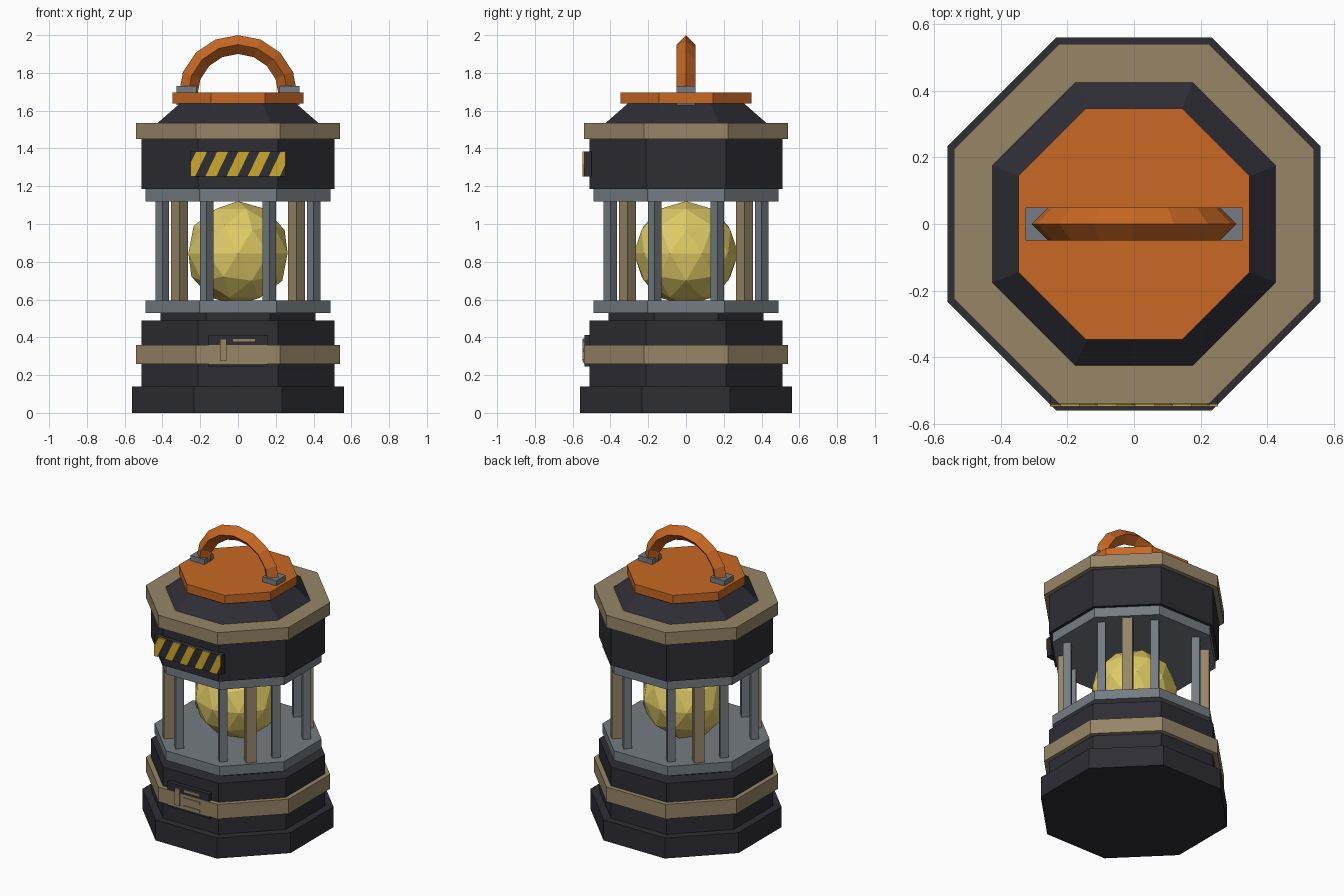
import bpy, bmesh, math
from mathutils import Matrix, Vector

cube = bpy.data.objects.get("Cube")
if cube:
    bpy.data.objects.remove(cube, do_unlink=True)


def material(name, rgb):
    """Flat material from display values 0-255, stored as linear."""
    col = [((c / 255 + 0.055) / 1.055) ** 2.4 for c in rgb] + [1.0]
    m = bpy.data.materials.new(name)
    m.use_nodes = True
    m.diffuse_color = col
    m.node_tree.nodes["Principled BSDF"].inputs["Base Color"].default_value = col
    return m


DARK = material("dark metal", (45, 45, 52))
TAN = material("tan metal", (150, 134, 103))
GREY = material("grey steel", (117, 124, 130))
ORANGE = material("orange paint", (200, 104, 36))
GLOW = material("pale yellow orb", (224, 204, 102))
YELLOW = material("warning yellow", (206, 168, 46))


def finish(name, bm, mat):
    bmesh.ops.recalc_face_normals(bm, faces=bm.faces)
    mesh = bpy.data.meshes.new(name)
    bm.to_mesh(mesh)
    bm.free()
    mesh.materials.append(mat)
    ob = bpy.data.objects.new(name, mesh)
    bpy.context.collection.objects.link(ob)
    return ob


def loft(name, sections, mat, sides=8, turn=math.pi / 8, at=(0, 0)):
    """Stack of polygon rings (flat-to-centre distance, height), capped."""
    bm = bmesh.new()
    rings = []
    for apothem, z in sections:
        r = apothem / math.cos(math.pi / sides)
        rings.append([bm.verts.new((at[0] + r * math.cos(turn + i * math.tau / sides),
                                    at[1] + r * math.sin(turn + i * math.tau / sides), z))
                      for i in range(sides)])
    for a, b in zip(rings, rings[1:]):
        for i in range(sides):
            j = (i + 1) % sides
            bm.faces.new((a[i], a[j], b[j], b[i]))
    bm.faces.new(rings[0])
    bm.faces.new(rings[-1])
    return finish(name, bm, mat)


def box(name, x, y, z, mat):
    """Box from (min, max) ranges."""
    bm = bmesh.new()
    size = [b - a for a, b in (x, y, z)]
    mid = [(a + b) / 2 for a, b in (x, y, z)]
    bmesh.ops.create_cube(bm, size=1, matrix=Matrix.Translation(mid) @ Matrix.Diagonal((*size, 1)))
    return finish(name, bm, mat)


# Octagonal housing, bottom to top
for name, sections, mat in (
        ("base_foot", [(0.56, 0), (0.56, 0.14)], DARK),
        ("lower_body", [(0.51, 0.14), (0.51, 0.49)], DARK),
        ("lower_band", [(0.54, 0.26), (0.54, 0.36)], TAN),
        ("lower_neck", [(0.41, 0.49), (0.41, 0.53)], DARK),
        ("lower_collar", [(0.49, 0.53), (0.49, 0.595)], GREY),
        ("upper_collar", [(0.49, 1.12), (0.49, 1.185)], GREY),
        ("upper_body", [(0.51, 1.185), (0.51, 1.45)], DARK),
        ("upper_band", [(0.54, 1.45), (0.54, 1.535)], TAN),
        ("sloped_roof", [(0.425, 1.535), (0.305, 1.64)], DARK),
        ("lid", [(0.347, 1.637), (0.347, 1.695)], ORANGE)):
    loft(name, sections, mat)

# Cage: thin posts at the octagon corners, wider posts on the diagonals
half = math.cos(math.pi / 4)
for i in range(8):
    a = math.pi / 8 + i * math.pi / 4
    loft("thin_post", [(0.036 * half, 0.59), (0.036 * half, 1.125)], GREY, 4, 0,
         (0.433 * math.cos(a), 0.433 * math.sin(a)))
for sx in (-1, 1):
    for sy in (-1, 1):
        loft("wide_post", [(0.046 * half, 0.59), (0.046 * half, 1.125)], TAN, 4, 0,
             (0.31 * sx, 0.31 * sy))

# Faceted orb
bm = bmesh.new()
bmesh.ops.create_icosphere(bm, subdivisions=2, radius=0.276, matrix=Matrix.Translation((0, 0, 0.845)))
finish("orb", bm, GLOW)

# Carrying handle: a diamond section spun through a half circle
bm = bmesh.new()
R, r, cz = 0.265, 0.05, 1.685
section = [bm.verts.new((R + dx, dy, cz)) for dx, dy in ((r, 0), (0, r), (-r, 0), (0, -r))]
edges = [bm.edges.new((section[i], section[(i + 1) % 4])) for i in range(4)]
bmesh.ops.spin(bm, geom=section + edges, cent=(0, 0, cz), axis=(0, -1, 0),
               angle=math.pi, steps=8)
bmesh.ops.holes_fill(bm, edges=[e for e in bm.edges if e.is_boundary], sides=4)
finish("handle", bm, ORANGE)
box("handle_mount_left", (0.22, 0.325), (-0.05, 0.05), (1.63, 1.73), GREY)
box("handle_mount_right", (-0.325, -0.22), (-0.05, 0.05), (1.63, 1.73), GREY)

# Warning plate with slanted stripes trimmed to its ends
W, low, high = 0.252, 1.252, 1.385
box("warning_plate", (-W, W), (-0.541, -0.5), (low, high), DARK)
bm = bmesh.new()
for i in range(5):
    c = -0.224 + 0.112 * i
    face = bm.faces.new([bm.verts.new((c + dx, -0.548, z)) for dx, z in
                         ((-0.061, low), (-0.003, low), (0.061, high), (0.003, high))])
    solid = bmesh.ops.extrude_face_region(bm, geom=[face])
    bmesh.ops.translate(bm, vec=(0, 0.008, 0),
                        verts=[g for g in solid["geom"] if isinstance(g, bmesh.types.BMVert)])
for side in (-1, 1):
    cut = bmesh.ops.bisect_plane(bm, geom=bm.verts[:] + bm.edges[:] + bm.faces[:],
                                 plane_co=Vector((side * W, 0, 0)),
                                 plane_no=Vector((side, 0, 0)), clear_outer=True)
    rim = [g for g in cut["geom_cut"] if isinstance(g, bmesh.types.BMEdge)]
    bmesh.ops.holes_fill(bm, edges=rim, sides=0)
finish("warning_stripes", bm, YELLOW)

# Control panel with a latch and three slats
box("control_panel", (-0.157, 0.157), (-0.537, -0.5), (0.245, 0.412), DARK)
box("panel_latch", (-0.095, -0.06), (-0.548, -0.53), (0.275, 0.39), TAN)
for z in (0.277, 0.331, 0.385):
    box("panel_slat", (-0.03, 0.092), (-0.546, -0.53), (z - 0.009, z + 0.009), TAN)
